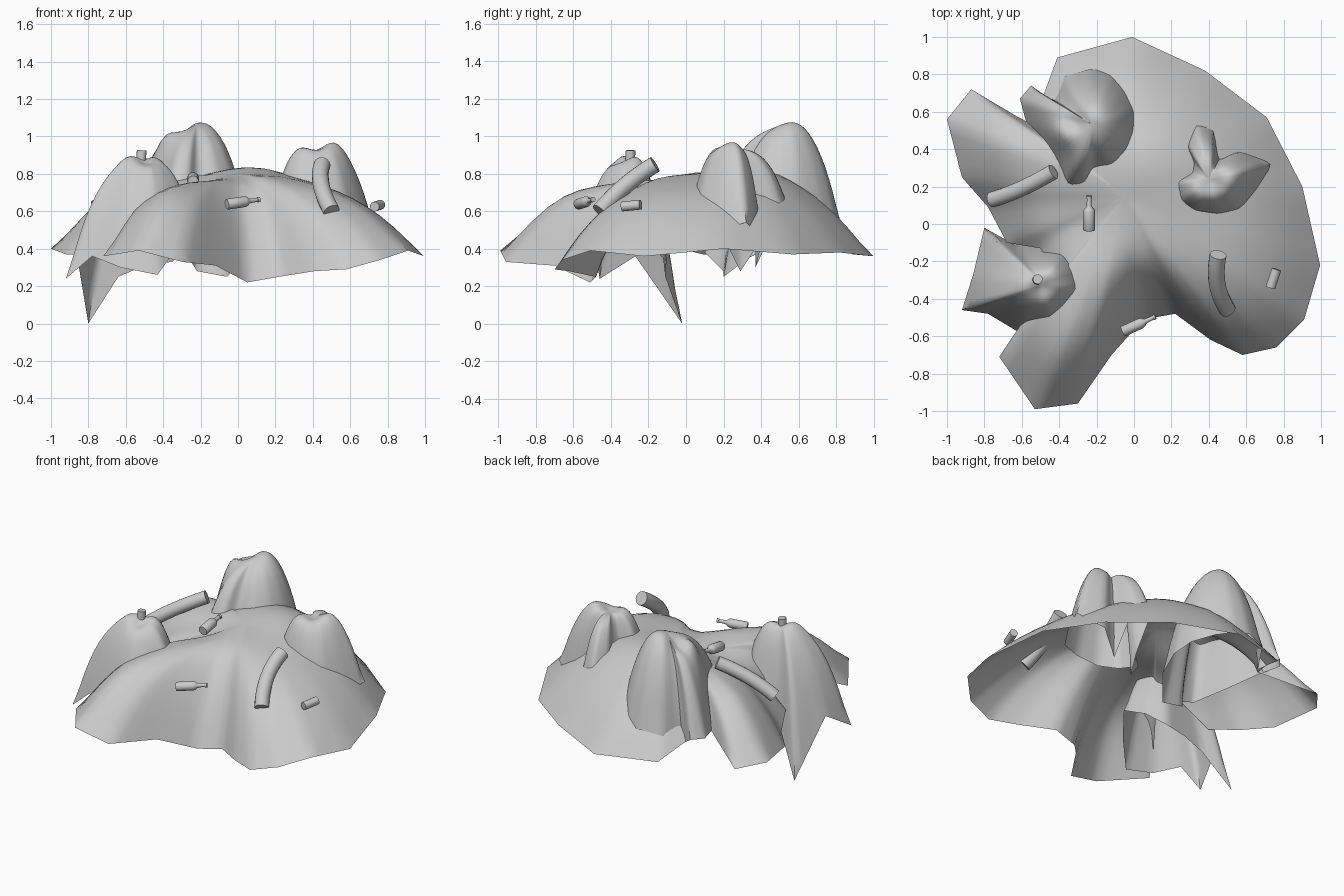
import bpy, bmesh, math
from mathutils import Vector

if "Cube" in bpy.data.objects:
    bpy.data.objects.remove(bpy.data.objects["Cube"])


def finish(bm, name, angle=40):
    me = bpy.data.meshes.new(name)
    bm.to_mesh(me)
    bm.free()
    ob = bpy.data.objects.new(name, me)
    bpy.context.collection.objects.link(ob)
    bpy.ops.object.select_all(action='DESELECT')
    bpy.context.view_layer.objects.active = ob
    ob.select_set(True)
    bpy.ops.object.shade_smooth_by_angle(angle=math.radians(angle))
    return ob


def mound(name, top, rim, power, bumps=(), rings=14, sub=4, relax=4):
    """Open draped shell: fan of rings from the top down to an irregular rim."""
    bm = bmesh.new()
    top = Vector(top)
    rim = [Vector(p) for p in rim]
    edge = [a.lerp(b, k / sub) for a, b in zip(rim, rim[1:] + rim[:1]) for k in range(sub)]
    n = len(edge)

    def lift(x, y, t):
        return sum(h * math.exp(-((x - bx) ** 2 + (y - by) ** 2) / w ** 2)
                   for bx, by, h, w in bumps) * (1 - t ** 4)

    centre = bm.verts.new((top.x, top.y, top.z + lift(top.x, top.y, 0)))
    grid = []
    for r in range(1, rings + 1):
        t = r / rings
        row = []
        for e in edge:
            p = top.lerp(e, t)
            p.z = e.z + (top.z - e.z) * (1 - t ** power) + lift(p.x, p.y, t)
            row.append(bm.verts.new(p))
        grid.append(row)
    for i in range(n):
        j = (i + 1) % n
        bm.faces.new((centre, grid[0][i], grid[0][j]))
        for a, b in zip(grid, grid[1:]):
            bm.faces.new((a[i], b[i], b[j], a[j]))
    inner = [centre] + [v for row in grid[:-1] for v in row]
    for _ in range(relax):
        bmesh.ops.smooth_vert(bm, verts=inner, factor=0.5,
                              use_axis_x=True, use_axis_y=True, use_axis_z=True)
    return finish(bm, name, 60)


def sweep(name, stations, sides=16):
    """Capped round body through (point, radius) stations."""
    bm = bmesh.new()
    pts = [Vector(p) for p, _ in stations]
    rows = []
    for i, (p, rad) in enumerate(stations):
        d = (pts[min(i + 1, len(pts) - 1)] - pts[max(i - 1, 0)]).normalized()
        u = d.cross(Vector((0.9, 0.3, 0.31))).normalized()
        v = d.cross(u)
        rows.append([bm.verts.new(pts[i] + rad * (math.cos(a) * u + math.sin(a) * v))
                     for a in (2 * math.pi * k / sides for k in range(sides))])
    for a, b in zip(rows, rows[1:]):
        for i in range(sides):
            j = (i + 1) % sides
            bm.faces.new((a[i], a[j], b[j], b[i]))
    bm.faces.new(rows[0][::-1])
    bm.faces.new(rows[-1])
    return finish(bm, name)


def bottle(name, base, tip, r):
    base, tip = Vector(base), Vector(tip)
    prof = [(0, .9), (.03, 1), (.55, 1), (.62, .85), (.68, .5), (.72, .42), (.93, .38),
            (.935, .48), (1, .48)]
    sweep(name, [(base.lerp(tip, t), r * k) for t, k in prof])


def tube(name, a, b, c, r, n=10):
    a, b, c = Vector(a), Vector(b), Vector(c)
    mid = 2 * b - (a + c) / 2
    sweep(name, [((1 - t) ** 2 * a + 2 * t * (1 - t) * mid + t * t * c, r)
                 for t in (k / n for k in range(n + 1))])


# Large draped ground heap
mound("ground_heap", (-0.05, 0.15, 0.79), [
    (.995, -.22, .36), (.90, .20, .40), (.71, .57, .37), (.38, .82, .38), (-.01, 1, .36),
    (-.41, .89, .37), (-.48, .70, .45), (-.55, .53, .50), (-.87, .72, .38), (-1, .56, .40),
    (-.92, .25, .37), (-.78, .09, .37), (-.68, -.10, .42), (-.50, -.13, .55),
    (-.42, -.28, .62), (-.58, -.50, .46), (-.72, -.71, .36), (-.53, -.99, .39),
    (-.30, -.96, .33), (-.12, -.70, .31), (.05, -.51, .22), (.22, -.48, .25),
    (.41, -.62, .28), (.58, -.70, .29), (.76, -.66, .34), (.91, -.51, .39)],
    2.9, [(.1, .38, .06, .28), (-.28, .0, -.06, .2), (-.44, -.72, .08, .25),
          (.05, -.22, .03, .15), (-.72, .42, .05, .18)], relax=3)

# Tall back mound
mound("back_mound", (-.22, .53, 1.03), [
    (.08, .48, .42), (.06, .62, .45), (-.03, .74, .48), (-.12, .81, .50), (-.23, .83, .52),
    (-.37, .79, .5), (-.44, .66, .42), (-.55, .74, .5), (-.61, .67, .5), (-.57, .52, .5),
    (-.48, .33, .45), (-.40, .10, .42), (-.28, .10, .38), (-.22, .20, .28),
    (-.06, .20, .25), (.05, .33, .35)],
    2.9, [(-.19, .58, .05, .12), (-.33, .54, -.06, .06), (-.40, .47, .10, .08)], relax=3)

# Three-legged mound on the right
mound("right_mound", (.40, .24, .93), [
    (.73, .32, .54), (.68, .18, .5), (.60, .05, .48), (.46, .0, .48), (.30, .01, .46),
    (.19, .08, .45), (.15, .22, .42), (.27, .29, .28), (.29, .37, .40), (.26, .45, .6),
    (.33, .55, .62), (.43, .51, .6), (.47, .37, .30), (.58, .41, .45)],
    3.4, [(.53, .23, .06, .1), (.33, .15, .03, .08), (.42, .22, -.03, .06)], relax=2)

# Front left mound with hanging point
mound("front_left_mound", (-.49, -.32, .87), [
    (-.22, -.36, .5), (-.26, -.20, .42), (-.35, -.10, .33), (-.50, -.11, .31),
    (-.64, -.11, .25), (-.80, -.02, 0), (-.86, -.27, .36), (-.92, -.46, .24),
    (-.78, -.48, .36), (-.63, -.57, .3), (-.43, -.59, .26), (-.33, -.50, .4)],
    2.8, [(-.43, -.24, .04, .07), (-.58, -.32, .04, .08), (-.50, -.35, -.03, .05)], relax=2)

# Bottles
bottle("upper_bottle", (-.24, -.035, .76), (-.24, .15, .79), .032)
bottle("front_bottle", (-.06, -.575, .637), (.115, -.495, .663), .029)

# Short cans
sweep("side_can", [((.73, -.34, .625), .026), ((.762, -.242, .635), .026)])
sweep("mound_can", [((-.52, -.30, .84), .026), ((-.515, -.295, .925), .026)])

# Bent tubes
tube("left_tube", (-.76, .13, .62), (-.60, .19, .73), (-.43, .28, .82), .042)
tube("right_tube", (.45, -.165, .85), (.445, -.32, .74), (.50, -.46, .60), .045)
